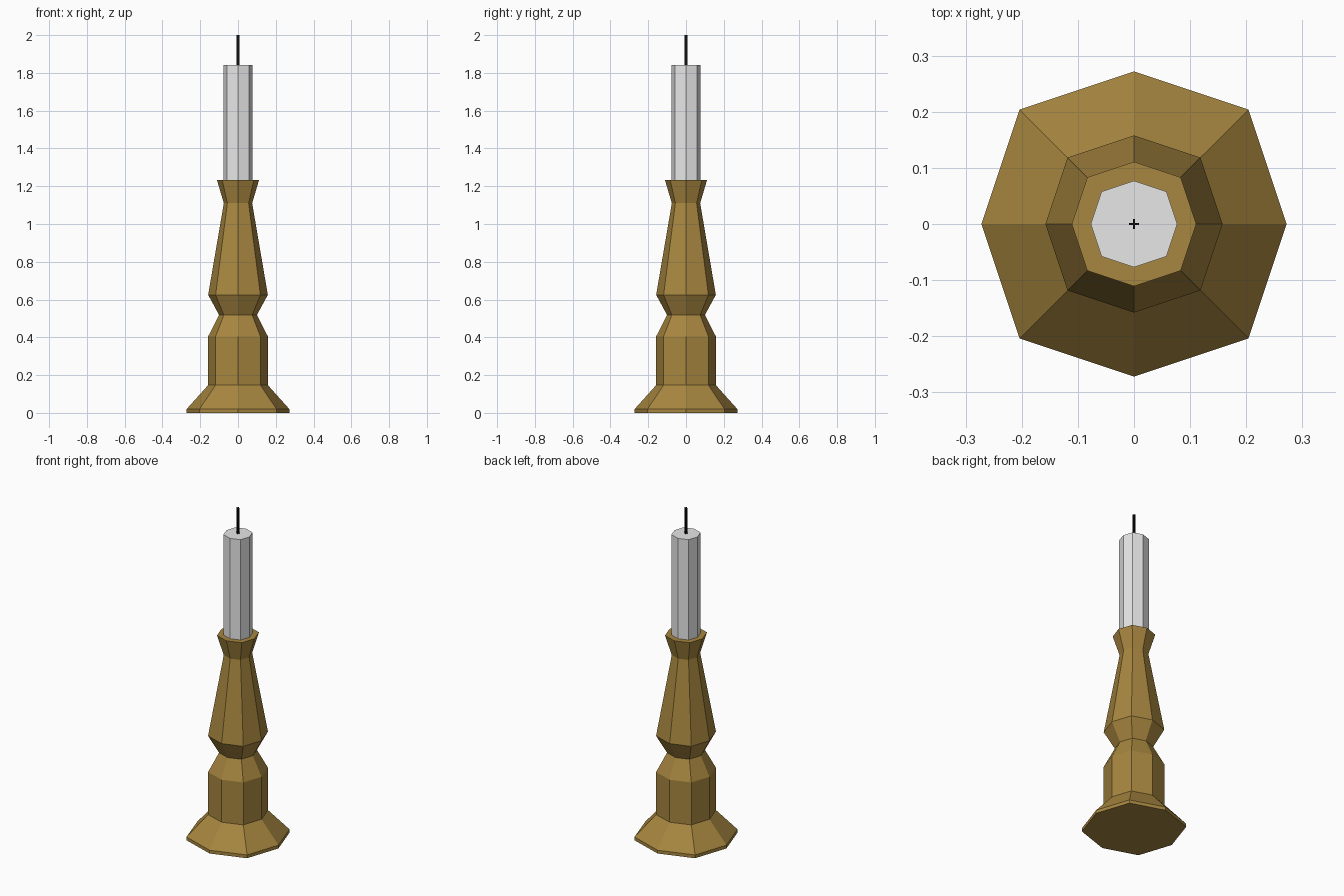
import bpy

if "Cube" in bpy.data.objects:
    bpy.data.objects.remove(bpy.data.objects["Cube"])


def material(name, rgb):
    m = bpy.data.materials.new(name)
    m.diffuse_color = (*rgb, 1)
    m.use_nodes = True
    m.node_tree.nodes["Principled BSDF"].inputs["Base Color"].default_value = m.diffuse_color
    return m


def add_object(name, verts, faces, mat):
    mesh = bpy.data.meshes.new(name)
    mesh.from_pydata(verts, [], faces)
    mesh.materials.append(mat)
    mesh.update()
    obj = bpy.data.objects.new(name, mesh)
    bpy.context.collection.objects.link(obj)
    return obj


# Slightly squarish octagon shared by every ring
D = 0.75
OCTAGON = [(1, 0), (D, D), (0, 1), (-D, D), (-1, 0), (-D, -D), (0, -1), (D, -D)]


def octagonal_lathe(name, profile, mat):
    """Stack octagon rings from (radius, height) pairs and cap both ends."""
    verts = [(r * x, r * y, z) for r, z in profile for x, y in OCTAGON]
    faces = [(8 * k + i, 8 * k + (i + 1) % 8, 8 * k + 8 + (i + 1) % 8, 8 * k + 8 + i)
             for k in range(len(profile) - 1) for i in range(8)]
    top = 8 * (len(profile) - 1)
    faces += [tuple(reversed(range(8))), tuple(range(top, top + 8))]
    return add_object(name, verts, faces, mat)


brass = material("aged_brass", (0.385, 0.238, 0.05))
wax = material("white_wax", (0.8, 0.8, 0.8))
black = material("black_wick", (0.005, 0.005, 0.005))

# Turned holder: foot, drum, waist, tapered stem, flared cup
octagonal_lathe("candle_holder", [
    (0.272, 0.0), (0.272, 0.02), (0.158, 0.147), (0.158, 0.405),
    (0.1, 0.518), (0.158, 0.625), (0.075, 1.11), (0.111, 1.232)], brass)

# Candle
octagonal_lathe("candle", [(0.077, 1.225), (0.077, 1.842)], wax)

# Wick: two crossed thin strips
W, T, Z0, Z1 = 0.009, 0.0015, 1.835, 2.0
for name, hx, hy in (("wick_strip_x", W, T), ("wick_strip_y", T, W)):
    ring = [(-hx, -hy), (hx, -hy), (hx, hy), (-hx, hy)]
    verts = [(x, y, z) for z in (Z0, Z1) for x, y in ring]
    faces = [(i, (i + 1) % 4, 4 + (i + 1) % 4, 4 + i) for i in range(4)]
    faces += [(3, 2, 1, 0), (4, 5, 6, 7)]
    add_object(name, verts, faces, black)
